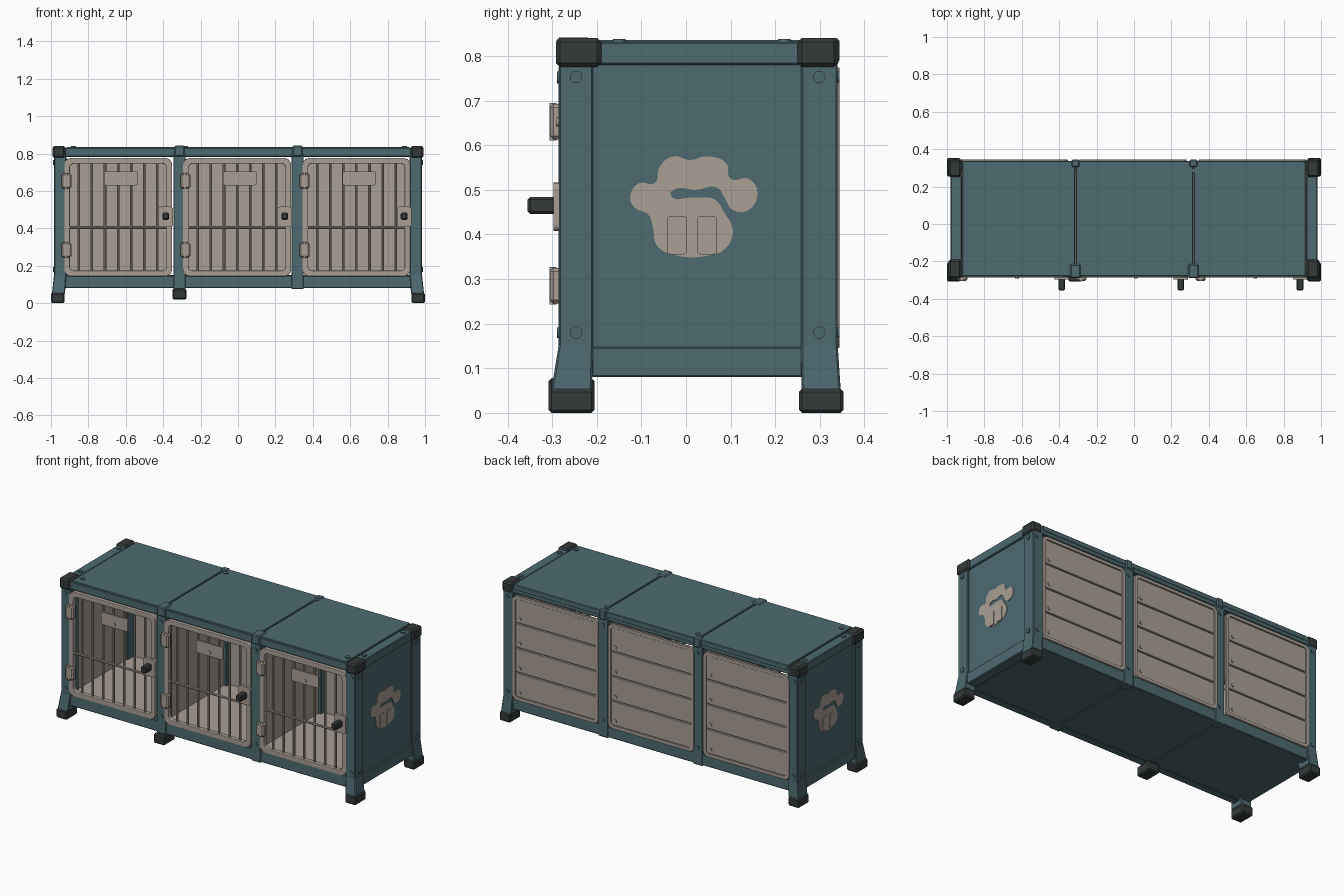
import bpy, bmesh, math
from mathutils import Matrix, Vector

cube = bpy.data.objects.get("Cube")
if cube:
    bpy.data.objects.remove(cube, do_unlink=True)


def material(name, rgb):
    m = bpy.data.materials.new(name)
    m.use_nodes = True
    m.diffuse_color = (*rgb, 1)
    m.node_tree.nodes["Principled BSDF"].inputs["Base Color"].default_value = (*rgb, 1)
    return m


TEAL = material("teal", (0.075, 0.145, 0.163))
CREAM = material("cream", (0.40, 0.35, 0.30))
DARK = material("charcoal", (0.035, 0.043, 0.042))


def finish(name, mesh, mat):
    mesh.materials.clear()
    mesh.materials.append(mat)
    ob = bpy.data.objects.new(name, mesh)
    bpy.context.scene.collection.objects.link(ob)
    return ob


def from_bmesh(name, bm, mat, smooth=False):
    mesh = bpy.data.meshes.new(name)
    bm.to_mesh(mesh)
    bm.free()
    if smooth:
        mesh.shade_smooth()
        mesh.set_sharp_from_angle(angle=math.radians(40))
    return finish(name, mesh, mat)


def box(name, x, y, z, mat, bevel=0.004, top=None):
    """Box from three ranges; top gives other x and y ranges for the upper face."""
    bm = bmesh.new()
    bmesh.ops.create_cube(bm, size=1)
    for v in bm.verts:
        upper = v.co.z > 0
        rx, ry = top if top and upper else (x, y)
        v.co = Vector((rx[v.co.x > 0], ry[v.co.y > 0], z[upper]))
    if bevel:
        bmesh.ops.bevel(bm, geom=bm.edges[:], offset=bevel, segments=1, affect='EDGES')
    return from_bmesh(name, bm, mat)


def rod(name, centre, axis, radius, length, mat, sides=12):
    bm = bmesh.new()
    bmesh.ops.create_cone(bm, cap_ends=True, segments=sides, radius1=radius,
                          radius2=radius, depth=length)
    turn = Vector((0, 0, 1)).rotation_difference(Vector(axis)).to_matrix().to_4x4()
    bm.transform(Matrix.Translation(centre) @ turn)
    return from_bmesh(name, bm, mat, True)


def flat_shape(name, loops, matrix, depth, mat, bevel=0.0, bezier=False):
    """Filled outline (inner loops become holes), thickened both ways by depth."""
    curve = bpy.data.curves.new(name, 'CURVE')
    curve.dimensions = '2D'
    curve.fill_mode = 'BOTH'
    curve.extrude, curve.bevel_depth, curve.bevel_resolution = depth, bevel, 1
    curve.resolution_u = 6
    for loop in loops:
        s = curve.splines.new('BEZIER' if bezier else 'POLY')
        pts = s.bezier_points if bezier else s.points
        pts.add(len(loop) - 1)
        for p, (a, b) in zip(pts, loop):
            if bezier:
                p.co = (a, b, 0)
                p.handle_left_type = p.handle_right_type = 'AUTO'
            else:
                p.co = (a, b, 0, 1)
        s.use_cyclic_u = True
    tmp = bpy.data.objects.new(name + "_outline", curve)
    bpy.context.scene.collection.objects.link(tmp)
    bpy.context.view_layer.update()
    dg = bpy.context.evaluated_depsgraph_get()
    mesh = bpy.data.meshes.new_from_object(tmp.evaluated_get(dg))
    bpy.data.objects.remove(tmp, do_unlink=True)
    mesh.transform(matrix)
    mesh.shade_flat()
    return finish(name, mesh, mat)


def round_rect(w, h, r):
    pts = []
    for i, (sx, sy) in enumerate(((1, 1), (-1, 1), (-1, -1), (1, -1))):
        for k in range(5):
            a = math.radians(90 * i + 22.5 * k)
            pts.append((sx * (w / 2 - r) + r * math.cos(a), sy * (h / 2 - r) + r * math.sin(a)))
    return pts


def upright(x, y, z):
    return Matrix.Translation((x, y, z)) @ Matrix.Rotation(math.pi / 2, 4, 'X')


def span(a, b, s):
    return tuple(sorted((a * s, b * s)))


FRONT, BACK = (-0.285, -0.208), (0.258, 0.34)
FOOT_F, FOOT_B = (-0.308, -0.205), (0.253, 0.353)
BAYS = (-0.641, -0.005, 0.633)
MIDS = (-0.313, 0.318)

# Ends: posts, legs, feet, caps, beams, side panel
for s, side in ((-1, "right"), (1, "left")):
    px = span(0.918, 0.983, s)
    for pos, post, foot, cap in (("front", FRONT, FOOT_F, (-0.292, -0.19)),
                                 ("back", BACK, FOOT_B, (0.25, 0.342))):
        tag = f"{pos}_{side}"
        box("post_" + tag, px, post, (0.14, 0.79), TEAL)
        box("leg_" + tag, span(0.925, 0.995, s), (foot[0] + 0.006, foot[1] - 0.006),
            (0.05, 0.155), TEAL, top=(px, post))
        box("foot_" + tag, span(0.928, 1.0, s), foot, (0, 0.054), DARK, 0.007)
        box("corner_cap_" + tag, span(0.922, 0.992, s), cap, (0.775, 0.841), DARK, 0.01)
        mid = sum(post) / 2
        for z in (0.18, 0.753):
            rod("side_bolt_" + tag, (s * 0.984, mid, z), (1, 0, 0), 0.014, 0.01, TEAL)
            rod("face_bolt_" + tag, (s * 0.955, post[0] if pos == "front" else post[1], z),
                (0, 1, 0), 0.012, 0.008, TEAL)
    box("side_top_beam_" + side, span(0.92, 0.98, s), (-0.2, 0.255), (0.78, 0.832), TEAL)
    box("side_bottom_beam_" + side, span(0.92, 0.98, s), (-0.212, 0.262), (0.08, 0.148), TEAL)
    box("side_panel_" + side, span(0.945, 0.97, s), (-0.215, 0.265), (0.14, 0.79), TEAL, 0)
    box("side_liner_" + side, span(0.925, 0.944, s), (-0.255, 0.32), (0.14, 0.79), CREAM, 0)
    for y in (-0.15, 0.22):
        rod("rim_bolt_" + side, (s * 0.948, y, 0.833), (0, 0, 1), 0.014, 0.01, TEAL)

# Paw emblem and two small plates on both ends
PAW = [(-.125, .485), (-.105, .515), (-.07, .515), (-.06, .55), (-.03, .575), (.01, .567),
       (.045, .575), (.09, .56), (.1, .525), (.14, .525), (.16, .495), (.14, .455),
       (.105, .455), (.085, .485), (.07, .505), (.02, .5), (-.02, .503), (-.035, .49),
       (.02, .483), (.065, .478), (.085, .45), (.105, .41), (.09, .37), (.06, .355),
       (-.03, .355), (-.065, .375), (-.075, .42), (-.085, .445), (-.115, .46)]
for s, side in ((1, "left"), (-1, "right")):
    face = (Matrix.Translation((s * 0.971, 0 if s > 0 else 0.048, 0))
            @ Matrix.Rotation(s * math.pi / 2, 4, 'Z') @ Matrix.Rotation(math.pi / 2, 4, 'X'))
    flat_shape("paw_emblem_" + side, [PAW], face, 0.002, CREAM, bezier=True)
    for c in (-0.02, 0.047):
        flat_shape("emblem_plate_" + side, [round_rect(0.045, 0.085, 0.008)],
                   face @ Matrix.Translation((c, 0.398, 0.003)), 0.003, CREAM)

# Long beams on front and back, floor and roof
for pos, y in (("front", (-0.281, -0.23)), ("back", (0.285, 0.335))):
    box(pos + "_top_beam", (-0.93, 0.93), y, (0.783, 0.831), TEAL)
    box(pos + "_bottom_beam", (-0.93, 0.93), y, (0.08, 0.148), TEAL)
seams = (-0.92, *MIDS, 0.92)
for a, b in zip(seams, seams[1:]):
    box("roof_panel", (a + 0.003, b - 0.003), (-0.278, 0.337), (0.805, 0.836), TEAL, 0.003)
    box("underside_panel", (a + 0.002, b - 0.002), (-0.27, 0.325), (0.083, 0.12), TEAL, 0.003)
box("ceiling_liner", (-0.93, 0.93), (-0.23, 0.3), (0.785, 0.804), CREAM, 0)
box("floor_liner", (-0.93, 0.93), (-0.24, 0.32), (0.125, 0.152), CREAM, 0)
for x, y in ((-0.88, -0.225), (-0.31, -0.24), (0.315, -0.235), (0.89, -0.225),
             (-0.28, 0.285), (0.325, 0.285)):
    rod("roof_bolt", (x, y, 0.836), (0, 0, 1), 0.014, 0.01, TEAL)

# Middle posts, dividers and clips
for x in MIDS:
    px = (x - 0.033, x + 0.033)
    box("divider", (x - 0.015, x + 0.015), (-0.23, 0.32), (0.14, 0.79), CREAM, 0)
    for y, face in (((-0.284, -0.225), -0.284), ((0.29, 0.338), 0.338)):
        box("middle_post", px, y, (0.075, 0.8), TEAL)
        for z in (0.18, 0.75):
            rod("post_bolt", (x, face, z), (0, 1, 0), 0.012, 0.01, TEAL)
    box("front_roof_clip", (x - 0.028, x + 0.028), (-0.29, -0.215), (0.785, 0.842), TEAL, 0.006)
    box("back_roof_clip", (x - 0.022, x + 0.022), (0.305, 0.344), (0.785, 0.841), TEAL, 0.006)
box("middle_foot", (-0.35, -0.276), FOOT_F, (0.02, 0.078), DARK, 0.007)

# Each bay: barred door at the front, plank panel at the back
W, H, MID = 0.57, 0.625, 0.46
for x in BAYS:
    flat_shape("door_frame", [round_rect(W, H, 0.035), round_rect(W - 0.045, H - 0.045, 0.025)],
               upright(x, -0.272, MID), 0.01, CREAM, 0.004)
    for i in range(7):
        rod("door_bar", (x + (i - 3) * 0.07, -0.27, MID), (0, 0, 1), 0.007, H - 0.03, CREAM, 8)
    rod("door_cross_bar", (x, -0.279, 0.405), (1, 0, 0), 0.007, W - 0.03, CREAM, 8)
    flat_shape("name_plate", [round_rect(0.18, 0.075, 0.012)],
               upright(x + 0.015, -0.281, 0.668), 0.005, CREAM)
    rod("name_plate_rivet", (x + 0.015, -0.287, 0.652), (0, 1, 0), 0.01, 0.008, CREAM)
    for z in (0.285, 0.653):
        box("hinge", (x - 0.303, x - 0.25), (-0.305, -0.27), (z - 0.04, z + 0.04), CREAM, 0.008)
        rod("hinge_pin", (x - 0.278, -0.298, z), (0, 0, 1), 0.008, 0.084, CREAM)
    flat_shape("latch_plate", [round_rect(0.078, 0.108, 0.014)],
               upright(x + 0.255, -0.287, 0.462), 0.01, CREAM)
    box("latch_knob", (x + 0.237, x + 0.273), (-0.355, -0.29), (0.446, 0.484), DARK, 0.006)

    # back panel
    flat_shape("back_rim", [round_rect(W, H, 0.03), round_rect(W - 0.03, H - 0.03, 0.02)],
               upright(x, 0.336, MID), 0.006, CREAM, 0.002)
    box("back_lining", (x - 0.275, x + 0.275), (0.318, 0.33), (0.152, 0.77), CREAM, 0)
    pitch = (H - 0.03) / 4
    for i in range(4):
        z = MID + (i - 2) * pitch
        box("back_plank", (x - 0.27, x + 0.27), (0.325, 0.338),
            (z + 0.002, z + pitch - 0.002), CREAM, 0.003)
        rod("plank_rivet", (x + 0.24, 0.339, z + 0.03), (0, 1, 0), 0.01, 0.008, CREAM)
